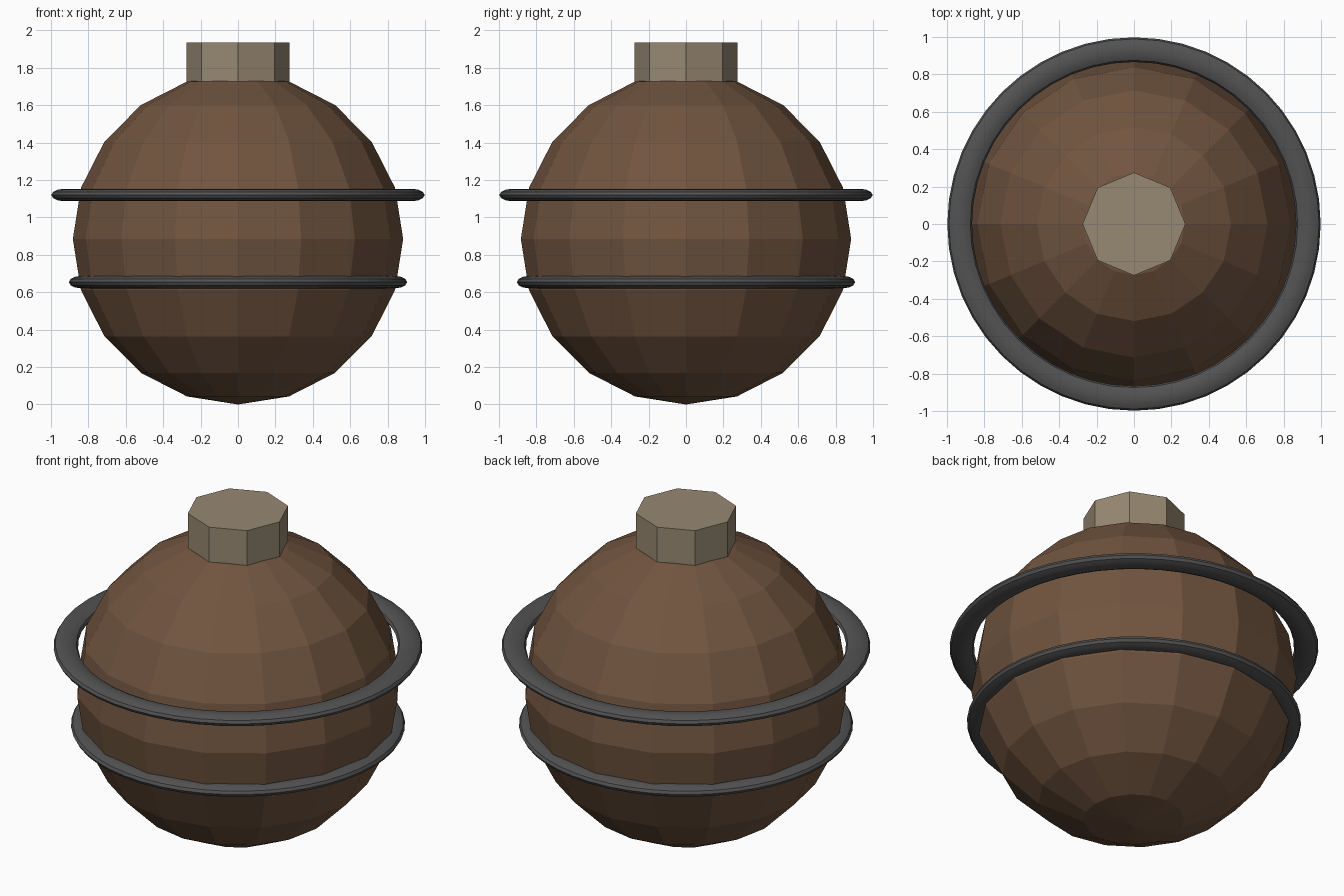
import bpy, math

if "Cube" in bpy.data.objects:
    bpy.data.objects.remove(bpy.data.objects["Cube"])


def paint(obj, name, rgb):
    mat = bpy.data.materials.get(name) or bpy.data.materials.new(name)
    mat.diffuse_color = (*rgb, 1)
    mat.use_nodes = True
    mat.node_tree.nodes["Principled BSDF"].inputs["Base Color"].default_value = mat.diffuse_color
    obj.data.materials.append(mat)


# faceted round body
bpy.ops.mesh.primitive_uv_sphere_add(segments=16, ring_count=10, radius=0.883, location=(0, 0, 0.885))
body = bpy.context.object
body.name = "round_body"
body.scale.z = 0.885 / 0.883
paint(body, "brown", (0.165, 0.09, 0.05))

# eight-sided stopper
bpy.ops.mesh.primitive_cylinder_add(vertices=8, radius=0.275, depth=0.23, location=(0, 0, 1.82))
stopper = bpy.context.object
stopper.name = "stopper"
paint(stopper, "tan", (0.31, 0.25, 0.17))


# flattened metal hoops
def hoop(name, z, major, minor):
    bpy.ops.mesh.primitive_torus_add(major_segments=48, minor_segments=12,
                                     major_radius=major, minor_radius=minor, location=(0, 0, z))
    ring = bpy.context.object
    ring.name = name
    ring.scale.z = 0.5
    bpy.ops.object.transform_apply(location=False, rotation=False, scale=True)
    bpy.ops.object.shade_smooth_by_angle(angle=math.radians(30))
    paint(ring, "dark_metal", (0.085, 0.085, 0.085))


hoop("upper_hoop", 1.12, 0.932, 0.066)
hoop("lower_hoop", 0.654, 0.838, 0.066)
